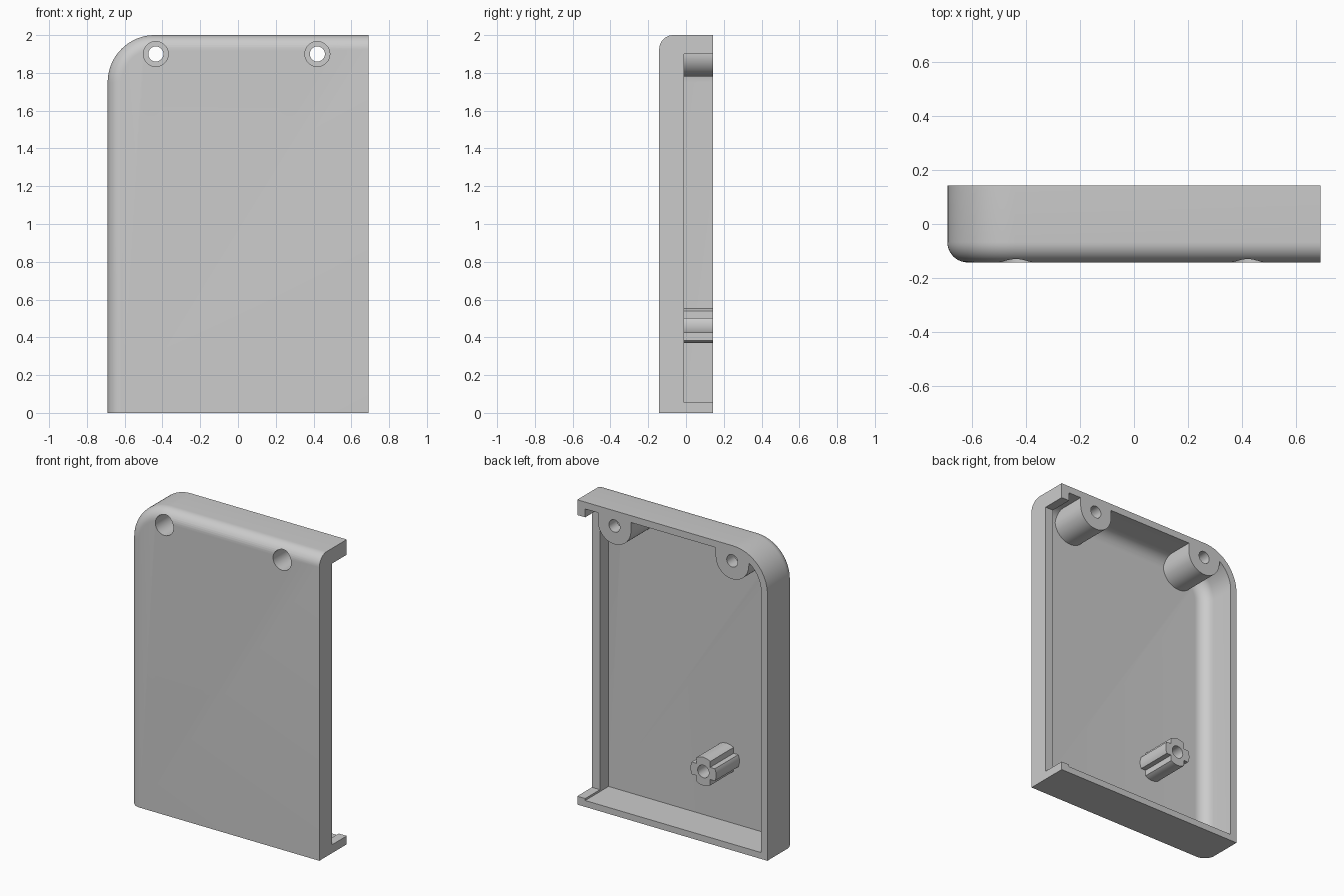
import bpy, bmesh, math

cube = bpy.data.objects.get("Cube")
if cube:
    bpy.data.objects.remove(cube, do_unlink=True)

grey = bpy.data.materials.new("plain grey")
grey.use_nodes = True
colour = (0.6, 0.6, 0.6, 1)
grey.diffuse_color = colour
grey.node_tree.nodes["Principled BSDF"].inputs["Base Color"].default_value = colour

FRONT, BACK = -0.142, 0.142
FLOOR = -0.1
LEDGE = -0.01
SCREWS = (-0.435, 0.42)
SCREW_Z = 1.9


def loft(name, layers):
    """Skin a stack of (y, [(x, z), ...]) outlines into a closed solid."""
    bm = bmesh.new()
    rings = [[bm.verts.new((x, y, z)) for x, z in pts] for y, pts in layers]
    n = len(rings[0])
    bm.faces.new(rings[0])
    bm.faces.new(rings[-1])
    for a, b in zip(rings, rings[1:]):
        for i in range(n):
            j = (i + 1) % n
            bm.faces.new((a[i], a[j], b[j], b[i]))
    bmesh.ops.recalc_face_normals(bm, faces=bm.faces)
    mesh = bpy.data.meshes.new(name)
    bm.to_mesh(mesh)
    bm.free()
    mesh.materials.append(grey)
    ob = bpy.data.objects.new(name, mesh)
    bpy.context.collection.objects.link(ob)
    return ob


def arc(cx, cz, r, start, end, steps):
    angles = [math.radians(start + (end - start) * i / steps) for i in range(steps + 1)]
    return [(cx + r * math.cos(a), cz + r * math.sin(a)) for a in angles]


def rod(name, x, z, r, y0, y1):
    ring = arc(x, z, r, 0, 360, 48)[:-1]
    return loft(name, [(y0, ring), (y1, ring)])


def box(name, x0, x1, y0, y1, z0, z1):
    ring = [(x0, z0), (x1, z0), (x1, z1), (x0, z1)]
    return loft(name, [(y0, ring), (y1, ring)])


def rounded_slab(name, x0, x1, z0, z1, corner, fillet, y0, y1):
    """Slab with one rounded corner and a front fillet on the left and top only."""
    def outline(o):
        bend = arc(x0 + corner, z1 - corner, corner - o, 90, 180, 20)
        return [(x0 + o, z0), (x1, z0), (x1, z1 - o)] + bend
    layers = []
    for i in range(11):
        a = math.pi / 2 * i / 10
        layers.append((y0 + fillet * (1 - math.cos(a)), outline(fillet * (1 - math.sin(a)))))
    layers.append((y1, outline(0)))
    return loft(name, layers)


def combine(target, tool, operation):
    mod = target.modifiers.new(tool.name, "BOOLEAN")
    mod.operation, mod.solver, mod.object = operation, "EXACT", tool
    bpy.context.view_layer.objects.active = target
    bpy.ops.object.modifier_apply(modifier=mod.name)
    bpy.data.objects.remove(tool, do_unlink=True)


def smooth(ob):
    bpy.ops.object.select_all(action="DESELECT")
    ob.select_set(True)
    bpy.context.view_layer.objects.active = ob
    bpy.ops.object.shade_smooth_by_angle(angle=math.radians(30))


# Hollow shell, open at the back
shell = rounded_slab("case_shell", -0.69, 0.69, 0, 2, 0.25, 0.075, FRONT, BACK)
cavity = rounded_slab("cavity", -0.645, 0.632, 0.042, 1.955, 0.205, 0.08, FLOOR, 0.3)
combine(shell, cavity, "DIFFERENCE")

# Lowered side wall, leaving a small tab at each end
combine(shell, box("side_opening", 0.6, 0.8, LEDGE, 0.3, 0.055, 1.9), "DIFFERENCE")

# Screw bosses joined to the top wall, with counterbored holes
for x in SCREWS:
    profile = [(x - 0.12, 1.957)] + arc(x, SCREW_Z, 0.12, 180, 360, 32) + [(x + 0.12, 1.957)]
    combine(shell, loft("screw_boss", [(FLOOR - 0.005, profile), (BACK, profile)]), "UNION")
for x in SCREWS:
    combine(shell, rod("counterbore", x, SCREW_Z, 0.066, -0.3, 0.06), "DIFFERENCE")
    combine(shell, rod("screw_hole", x, SCREW_Z, 0.04, 0, 0.3), "DIFFERENCE")
smooth(shell)

# Cross-shaped post with a blind hole
POST_X, POST_Z, RADIUS = -0.225, 0.462, 0.093
WIDE, NARROW = 0.05, 0.04
side_angle = math.degrees(math.asin(NARROW / RADIUS))
top_angle = math.degrees(math.acos(WIDE / RADIUS))
cross = []
for turn in (0, 180):
    s = 1 if turn == 0 else -1
    cross += arc(POST_X, POST_Z, RADIUS, turn - side_angle, turn + side_angle, 10)
    cross.append((POST_X + s * WIDE, POST_Z + s * NARROW))
    cross += arc(POST_X, POST_Z, RADIUS, turn + top_angle, turn + 180 - top_angle, 10)
    cross.append((POST_X - s * WIDE, POST_Z + s * NARROW))
post = loft("cross_post", [(FLOOR - 0.005, cross), (BACK, cross)])
combine(post, rod("post_hole", POST_X, POST_Z, 0.041, FLOOR + 0.01, 0.3), "DIFFERENCE")
smooth(post)
